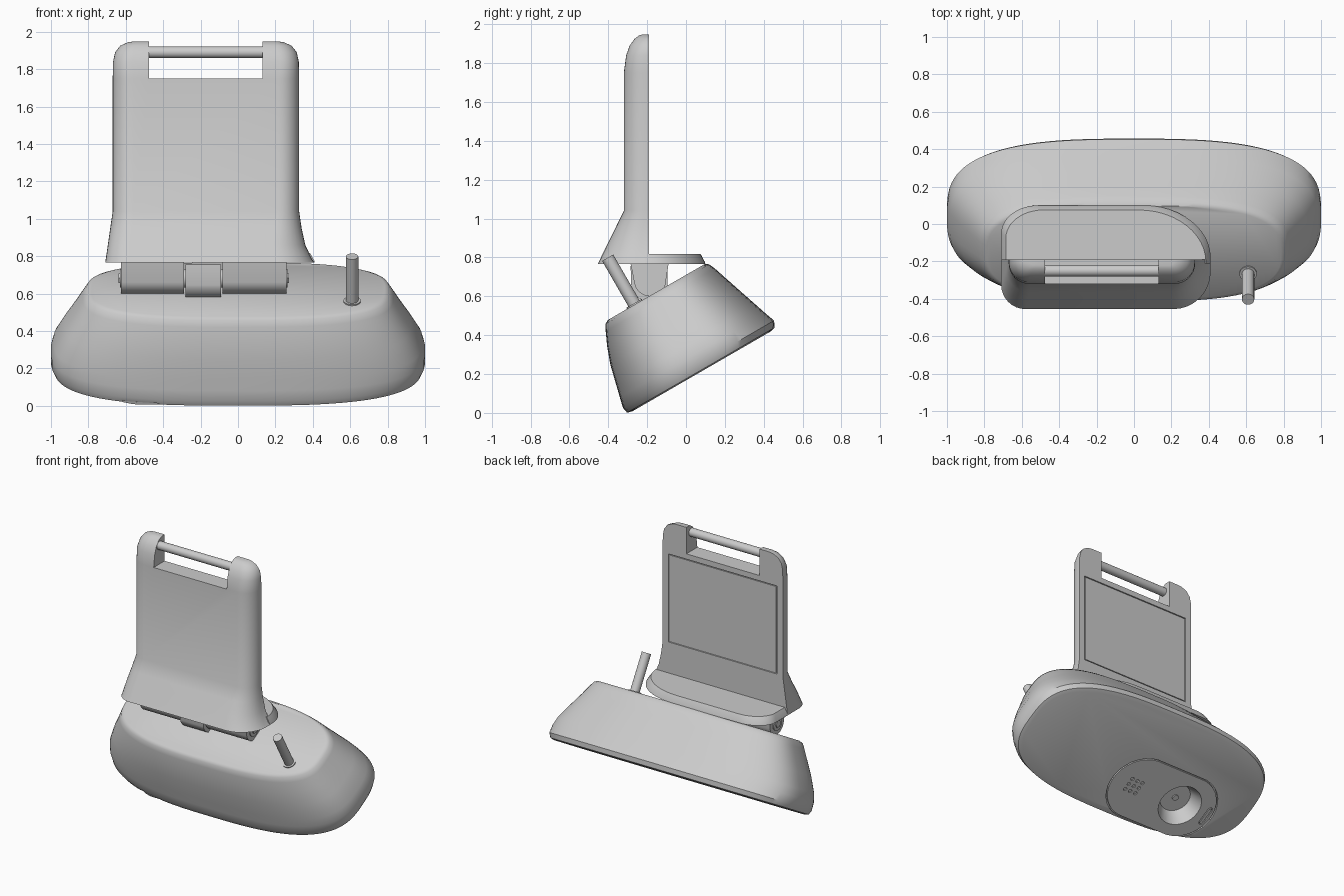
import bpy, bmesh, math
from mathutils import Matrix, Vector

if "Cube" in bpy.data.objects:
    bpy.data.objects.remove(bpy.data.objects["Cube"])

grey = bpy.data.materials.new("plain_grey")
grey.use_nodes = True
grey.diffuse_color = (0.6, 0.6, 0.6, 1)
grey.node_tree.nodes["Principled BSDF"].inputs["Base Color"].default_value = (0.6, 0.6, 0.6, 1)

TILT = Matrix.Rotation(math.radians(30), 4, 'X')   # the camera housing leans back
FLAT = Matrix.Identity(4)


def loft(name, rings, matrix=FLAT, smooth=35):
    """Skin a stack of equal-length closed rings and cap both ends."""
    bm = bmesh.new()
    rows = [[bm.verts.new(p) for p in ring] for ring in rings]
    n = len(rows[0])
    for a, b in zip(rows, rows[1:]):
        for i in range(n):
            j = (i + 1) % n
            bm.faces.new((a[i], a[j], b[j], b[i]))
    bm.faces.new(rows[0])
    bm.faces.new(rows[-1])
    bmesh.ops.recalc_face_normals(bm, faces=bm.faces)
    bm.transform(matrix)
    mesh = bpy.data.meshes.new(name)
    bm.to_mesh(mesh)
    bm.free()
    obj = bpy.data.objects.new(name, mesh)
    bpy.context.collection.objects.link(obj)
    mesh.materials.append(grey)
    shade(obj, smooth)
    return obj


def shade(obj, angle=35):
    bpy.ops.object.select_all(action='DESELECT')
    obj.select_set(True)
    bpy.context.view_layer.objects.active = obj
    bpy.ops.object.shade_smooth_by_angle(angle=math.radians(angle))


def circle(x, y, z, r, n=32):
    return [(x + r * math.cos(2 * math.pi * i / n), y + r * math.sin(2 * math.pi * i / n), z) for i in range(n)]


def pill(x, y, z, half, r, n=32, along_y=False):
    pts = []
    for i in range(n):
        a = 2 * math.pi * (i + 0.5) / n
        dx, dy = r * math.cos(a) + math.copysign(half, math.cos(a)), r * math.sin(a)
        pts.append((x + dy, y + dx, z) if along_y else (x + dx, y + dy, z))
    return pts


def rod(name, start, end, r, n=24):
    start, end = Vector(start), Vector(end)
    turn = (end - start).to_track_quat('Z', 'Y').to_matrix().to_4x4()
    length = (end - start).length
    return loft(name, [circle(0, 0, 0, r, n), circle(0, 0, length, r, n)], Matrix.Translation(start) @ turn)


def box(name, x0, x1, y0, y1, z0, z1):
    return loft(name, [[(x0, y0, z), (x1, y0, z), (x1, y1, z), (x0, y1, z)] for z in (z0, z1)])


def extrude_x(name, outline, x0, x1):
    return loft(name, [[(x, y, z) for y, z in outline] for x in (x0, x1)])


def cut(targets, cutter):
    """Subtract the cutter from every target, then discard it."""
    cutter.hide_render = True
    for obj in targets:
        mod = obj.modifiers.new("cut", 'BOOLEAN')
        mod.operation, mod.solver, mod.object = 'DIFFERENCE', 'EXACT', cutter
        bpy.ops.object.select_all(action='DESELECT')
        bpy.context.view_layer.objects.active = obj
        obj.select_set(True)
        bpy.ops.object.modifier_apply(modifier=mod.name)
        shade(obj)
    bpy.data.objects.remove(cutter)


# Camera housing: tapered superellipse sections
def squircle(w, hx, lo, hi, n=96, power=2.9):
    pts = []
    for i in range(n):
        a = 2 * math.pi * i / n
        c, s = math.cos(a), math.sin(a)
        pts.append((hx * math.copysign(abs(c) ** (2 / power), c),
                    (lo + hi) / 2 + (hi - lo) / 2 * math.copysign(abs(s) ** (2 / power), s), w))
    return pts


profile = [(.145, .96, -.23, .585), (.152, .985, -.262, .615), (.185, 1, -.268, .63),
           (.24, 1, -.255, .61), (.3, .985, -.24, .59), (.41, .925, -.213, .553),
           (.5, .87, -.18, .523), (.57, .83, -.148, .5), (.603, .81, -.13, .485), (.615, .785, -.11, .468)]
housing = loft("housing", [squircle(*p) for p in profile], TILT)

# Lens panel set flush in the camera face, with a fine groove round it
FACE = .145
cut([housing], loft("panel_cutter", [pill(-.31, 0, z, .19, .25) for z in (FACE - .05, FACE + .015)], TILT))
panel = loft("lens_panel", [pill(-.31, 0, z, .19, .241) for z in (FACE, FACE + .016)], TILT)
cut([housing, panel], loft("lens_cutter", [circle(-.47, 0, FACE - .01, .162), circle(-.47, 0, FACE + .1, .11)], TILT))
loft("lens", [circle(-.47, 0, FACE + .09, .022, 16), circle(-.47, 0, FACE + .105, .022, 16)], TILT)
cut([panel], loft("light_cutter", [pill(-.7, 0, z, .055, .018, 16, True) for z in (FACE - .02, FACE + .01)], TILT))
loft("indicator_light", [pill(-.7, 0, z, .055, .011, 16, True) for z in (FACE, FACE + .015)], TILT)
for row in range(-1, 2):
    for col in range(-1, 2):
        spot = [circle(-.06 + col * .045, row * .045, z, .013, 10) for z in (FACE - .02, FACE + .01)]
        cut([panel], loft("microphone_cutter", spot, TILT))


# Clip: half-rounded sections, flared at the foot and rolled over at the top
def section(z, left, right, front, r_left, r_right, back=-.19, steps=8):
    pts = [(left, back, z)]
    depth = back - front
    for i in range(steps + 1):
        a = math.pi / 2 * i / steps
        d = min(r_left, depth * .95)
        pts.append((left + r_left * (1 - math.cos(a)), front + d * (1 - math.sin(a)), z))
    for i in range(steps + 1):
        a = math.pi / 2 * i / steps
        d = min(r_right, depth * .95)
        pts.append((right - r_right * (1 - math.sin(a)), front + d * (1 - math.cos(a)), z))
    return pts + [(right, back, z)]


sections = [(.765, -.71, .41, -.455, .13, .2), (.785, -.707, .395, -.445, .13, .19),
            (.86, -.696, .36, -.409, .12, .17), (.95, -.683, .34, -.364, .12, .14),
            (1.04, -.67, .327, -.32, .11, .11), (1.75, -.67, .327, -.32, .11, .11),
            (1.84, -.668, .325, -.308, .1, .1), (1.89, -.657, .314, -.29, .1, .1),
            (1.925, -.63, .287, -.265, .08, .08), (1.943, -.59, .247, -.24, .05, .05),
            (1.948, -.56, .217, -.222, .03, .03)]
clip = loft("clip", [section(*s) for s in sections])
cut([clip], box("notch_cutter", -.475, .13, -.5, 0, 1.75, 2.1))
cut([clip], box("pad_cutter", -.62, .28, -.2, -.1, 1.05, 1.71))
box("clip_pad", -.612, .272, -.22, -.194, 1.058, 1.702)
rod("top_bar", (-.5, -.25, 1.89), (.155, -.25, 1.89), .031)


# Ledge that rests on the screen edge: rounded at the rear, chamfered
def ledge_ring(z, inset):
    left, right, back, pts = -.71 + inset, .41 - inset, .1 - inset, []
    for i in range(13):
        a = math.pi / 2 * i / 12
        pts.append((right - .36 * (1 - math.cos(a)), back - .28 * (1 - math.sin(a)), z))
    for i in range(13):
        a = math.pi / 2 * i / 12
        pts.append((left + .2 * (1 - math.sin(a)), back - .15 * (1 - math.cos(a)), z))
    return pts + [(left, -.21, z), (right, -.21, z)]


loft("ledge", [ledge_ring(.765, 0), ledge_ring(.775, .002), ledge_ring(.818, .025)], smooth=30)


# Hinge: teardrop knuckles hanging from the ledge, a centre knuckle rising from the housing
def knuckle(y, z, r, top_front, top_back, top):
    arc = [(y + r * math.cos(a), z + r * math.sin(a))
           for a in (math.radians(195 + 165 * i / 16) for i in range(17))]
    return [(top_front, top)] + arc + [(top_back, top)]


for x0, x1 in ((-.625, -.29), (-.083, .258)):
    extrude_x("hinge_knuckle", knuckle(-.185, .682, .082, -.285, -.09, .767), x0, x1)
extrude_x("centre_knuckle", knuckle(-.19, .67, .095, -.285, -.095, .755), -.282, -.09)
rod("hinge_pin", (-.632, -.185, .682), (.265, -.185, .682), .05)
rod("hinge_bolt", (-.638, -.185, .682), (.272, -.185, .682), .028, 6)

# Cable stub with its collar
for part, r, w in (("cable", .033, .893), ("cable_collar", .046, .622)):
    rod(part, TILT @ Vector((.61, .05, .6)), TILT @ Vector((.61, .05, w)), r)
